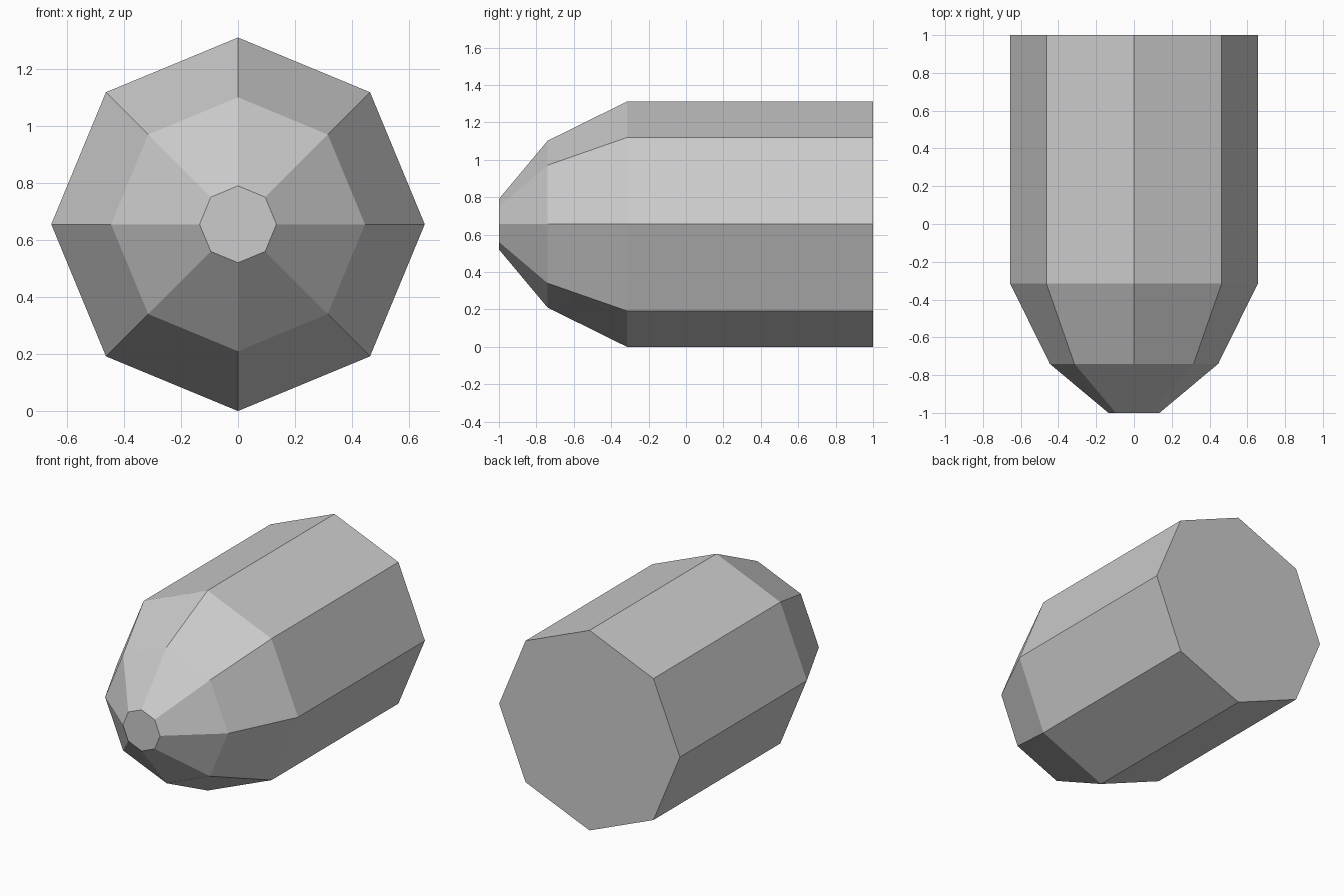
import bpy, bmesh
from math import cos, sin, tau

cube = bpy.data.objects.get("Cube")
if cube:
    bpy.data.objects.remove(cube, do_unlink=True)

SIDES = 8
RADIUS = 0.656
# (y, radius) from the blunt tip to the flat back
PROFILE = [(-1, 0.135), (-0.74, 0.446), (-0.315, RADIUS), (1, RADIUS)]

# Single grey material
grey = bpy.data.materials.new("plain grey")
grey.use_nodes = True
colour = (0.6, 0.6, 0.6, 1)
grey.diffuse_color = colour
grey.node_tree.nodes["Principled BSDF"].inputs["Base Color"].default_value = colour

# Octagonal body lofted along y, closed at both ends
bm = bmesh.new()
rings = [[bm.verts.new((r * cos(tau * i / SIDES), y, RADIUS + r * sin(tau * i / SIDES)))
          for i in range(SIDES)] for y, r in PROFILE]
for a, b in zip(rings, rings[1:]):
    for i in range(SIDES):
        j = (i + 1) % SIDES
        bm.faces.new((a[i], a[j], b[j], b[i]))
bm.faces.new(rings[0])
bm.faces.new(rings[-1])
bmesh.ops.recalc_face_normals(bm, faces=bm.faces)

mesh = bpy.data.meshes.new("bullet_body")
bm.to_mesh(mesh)
bm.free()
mesh.materials.append(grey)
body = bpy.data.objects.new("bullet_body", mesh)
bpy.context.collection.objects.link(body)
